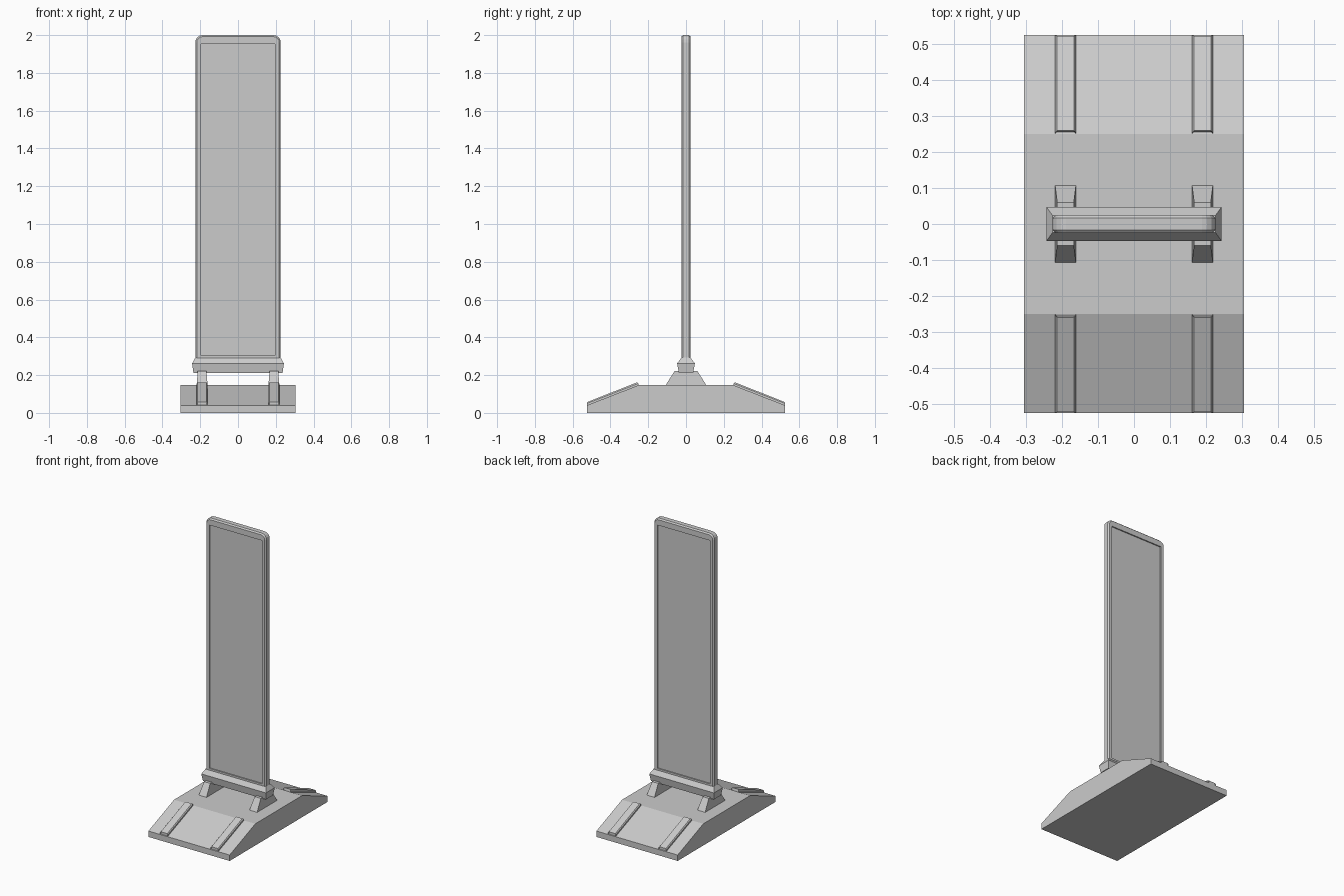
import bpy, bmesh
from math import sin, cos, pi

if "Cube" in bpy.data.objects:
    bpy.data.objects.remove(bpy.data.objects["Cube"])


def loft(name, rings):
    """Solid through matching rings of points, capped at both ends."""
    bm = bmesh.new()
    loops = [[bm.verts.new(p) for p in ring] for ring in rings]
    n = len(loops[0])
    for a, b in zip(loops, loops[1:]):
        for i in range(n):
            j = (i + 1) % n
            bm.faces.new((a[i], a[j], b[j], b[i]))
    bm.faces.new(loops[0][::-1])
    bm.faces.new(loops[-1])
    bmesh.ops.recalc_face_normals(bm, faces=bm.faces)
    mesh = bpy.data.meshes.new(name)
    bm.to_mesh(mesh)
    bm.free()
    ob = bpy.data.objects.new(name, mesh)
    bpy.context.collection.objects.link(ob)
    return ob


def rect(hx, hy, z, cx=0):
    return [(cx - hx, -hy, z), (cx + hx, -hy, z), (cx + hx, hy, z), (cx - hx, hy, z)]


# Weighted base with sloping front and back
profile = [(-.525, 0), (.525, 0), (.525, .04), (.25, .147), (-.25, .147), (-.525, .04)]
loft("base", [[(x, y, z) for y, z in profile] for x in (-.305, .305)])

# Raised rails on the slopes and feet carrying the holder
rail_low = [(.525, .035), (.525, .05), (.252, .156), (.25, .14)]
rail_top = [(.521, .035), (.521, .058), (.259, .162), (.254, .14)]
for side, cx in (("left", -.19), ("right", .19)):
    for end, s in (("front", -1), ("back", 1)):
        loft(f"rail_{end}_{side}",
             [[(cx + dx, s * y, z) for y, z in prof]
              for dx, prof in ((-.029, rail_low), (-.024, rail_top),
                               (.024, rail_top), (.029, rail_low))])
    loft(f"foot_{side}", [rect(.029, .108, .146, cx), rect(.023, .06, .222, cx)])

# Holder clamping the panel
loft("panel_holder", [rect(.236, .038, .212), rect(.243, .047, .262), rect(.226, .024, .292)])


# Panel with rounded top corners and chamfered rim
def outline(inset, y, hx=.226, bottom=.28, top=2.0, radius=.038, steps=4):
    r = radius - inset
    cx, cz = hx - radius, top - radius
    arc = [(r * cos(i * pi / 2 / steps), r * sin(i * pi / 2 / steps)) for i in range(steps + 1)]
    pts = [(-hx + inset, bottom), (hx - inset, bottom)]
    pts += [(cx + x, cz + z) for x, z in arc]
    pts += [(-cx - x, cz + z) for x, z in reversed(arc)]
    return [(x, y, z) for x, z in pts]


panel = loft("panel", [outline(.008, -.025), outline(0, -.016),
                       outline(0, .016), outline(.008, .025)])

# Recessed display faces, front and back
for end, s in (("front", -1), ("back", 1)):
    cutter = loft(f"recess_cutter_{end}",
                  [[(x, s * y, z) for x, z in ((-.197, .303), (.197, .303),
                                               (.197, 1.954), (-.197, 1.954))]
                   for y in (.017, .05)])
    cutter.hide_render = True
    cutter.hide_set(True)
    mod = panel.modifiers.new(f"recess_{end}", 'BOOLEAN')
    mod.operation = 'DIFFERENCE'
    mod.solver = 'EXACT'
    mod.object = cutter
